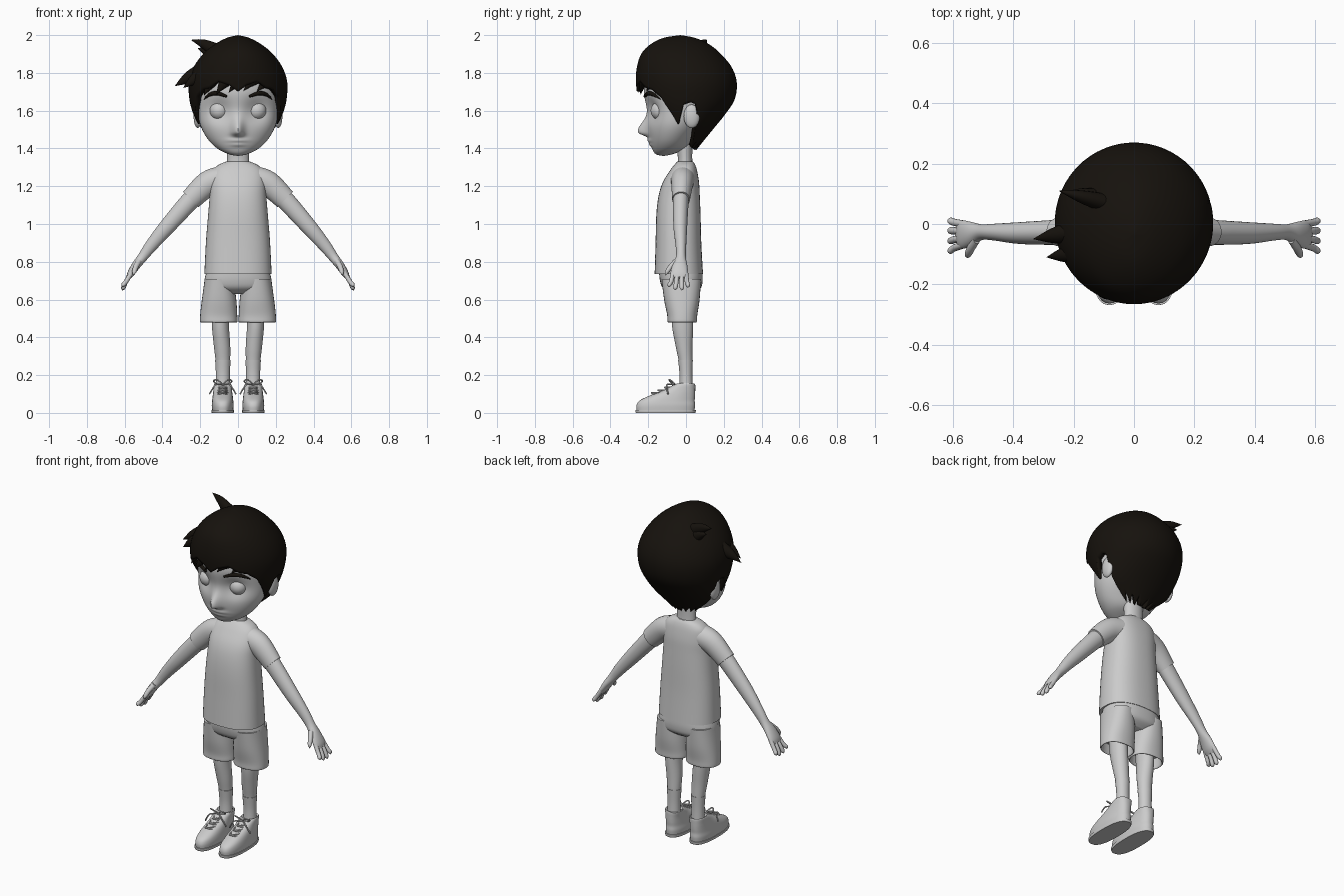
import bpy, bmesh, math
from mathutils import Vector

dark = bpy.data.materials.new("dark_hair")
dark.diffuse_color = (0.008, 0.006, 0.004, 1)


def spline(rows, steps):
    """Catmull-Rom through rows of numbers."""
    out, n = [], len(rows)
    for i in range(n - 1):
        p0, p1, p2, p3 = rows[max(i - 1, 0)], rows[i], rows[i + 1], rows[min(i + 2, n - 1)]
        for k in range(steps):
            t = k / steps
            out.append([0.5 * (2 * b + (c - a) * t + (2 * a - 5 * b + 4 * c - d) * t * t
                               + (3 * b - a - 3 * c + d) * t ** 3)
                        for a, b, c, d in zip(p0, p1, p2, p3)])
    return out + [list(rows[-1])]


def finish(name, bm, mirror=False, mat=None, angle=50):
    bmesh.ops.remove_doubles(bm, verts=bm.verts, dist=1e-5)
    bmesh.ops.recalc_face_normals(bm, faces=bm.faces)
    me = bpy.data.meshes.new(name)
    bm.to_mesh(me)
    bm.free()
    me.shade_smooth()
    me.set_sharp_from_angle(angle=math.radians(angle))
    ob = bpy.data.objects.new(name, me)
    bpy.context.collection.objects.link(ob)
    if mat:
        me.materials.append(mat)
    if mirror:
        ob.modifiers.new("mirror", 'MIRROR').use_mirror_merge = False
    return ob


def skin(bm, rings, caps=True):
    vs = [[bm.verts.new(p) for p in r] for r in rings]
    n = len(vs[0])
    for r, s in zip(vs, vs[1:]):
        for i in range(n):
            bm.faces.new((r[i], r[(i + 1) % n], s[(i + 1) % n], s[i]))
    if caps:
        bm.faces.new(vs[0])
        bm.faces.new(vs[-1])


def loft(name, rows, n=32, steps=5, power=2.0, mirror=False, mat=None, warp=None):
    """rows: centre x, y, z, half-width across, half-depth along y."""
    rs = spline(rows, steps)
    rings, side = [], Vector((-1, 0, 0))
    for i, r in enumerate(rs):
        a, b = rs[max(i - 1, 0)], rs[min(i + 1, len(rs) - 1)]
        o = Vector((-(b[2] - a[2]), 0, b[0] - a[0]))
        if o.length > 1e-6:
            o.normalize()
            side = o if i == 0 or o.dot(side) > 0 else -o
        ring = []
        for k in range(n):
            c, s = math.cos(2 * math.pi * k / n), math.sin(2 * math.pi * k / n)
            c = math.copysign(abs(c) ** (2 / power), c)
            s = math.copysign(abs(s) ** (2 / power), s)
            p = Vector(r[:3]) + side * (max(r[3], 0) * c) + Vector((0, max(r[4], 0) * s, 0))
            ring.append(warp(p, r) if warp else p)
        rings.append(ring)
    bm = bmesh.new()
    skin(bm, rings)
    return finish(name, bm, mirror, mat)


def ball(name, loc, scale, mirror=True):
    bm = bmesh.new()
    bmesh.ops.create_uvsphere(bm, u_segments=32, v_segments=20, radius=1)
    for v in bm.verts:
        v.co = Vector([l + c * s for l, c, s in zip(loc, v.co, scale)])
    return finish(name, bm, mirror)


def cord(name, pts, r, radii=None, mirror=True, mat=None):
    cu = bpy.data.curves.new(name, 'CURVE')
    cu.dimensions, cu.bevel_depth, cu.bevel_resolution, cu.use_fill_caps = '3D', r, 2, True
    sp = cu.splines.new('POLY')
    path = spline([list(p) + [q] for p, q in zip(pts, radii or [1] * len(pts))], 5)
    sp.points.add(len(path) - 1)
    for q, p in zip(sp.points, path):
        q.co, q.radius = (*p[:3], 1), p[3]
    ob = bpy.data.objects.new(name, cu)
    bpy.context.collection.objects.link(ob)
    if mat:
        cu.materials.append(mat)
    if mirror:
        ob.modifiers.new("mirror", 'MIRROR').use_mirror_merge = False


# head with sculpted nose, eye sockets and lips
def face(p, r):
    if p.y < r[1]:
        g = lambda x, z, sx, sz: math.exp(-((p.x - x) / sx) ** 2 / 2 - ((p.z - z) / sz) ** 2 / 2)
        p.y -= 0.055 * g(0, 1.485, 0.021, 0.045 if p.z > 1.485 else 0.014)
        p.y += 0.03 * (g(0.1, 1.6, 0.045, 0.045) + g(-0.1, 1.6, 0.045, 0.045))
        p.y -= 0.012 * g(0, 1.442, 0.035, 0.008) + 0.008 * g(0, 1.42, 0.03, 0.007)
    return p


loft("head", [(0, -.12, 1.36, 0, 0), (0, -.115, 1.37, .05, .045), (0, -.09, 1.40, .11, .09),
              (0, -.075, 1.45, .16, .118), (0, -.055, 1.52, .198, .15), (0, -.035, 1.6, .212, .175),
              (0, -.02, 1.7, .215, .203), (0, -.005, 1.8, .2, .2), (0, -.02, 1.88, .15, .15),
              (0, -.02, 1.93, 0, 0)], n=128, steps=9, warp=face)
ball("eye", (.1, -.137, 1.6), (.05, .05, .05))
ball("ear", (.213, .03, 1.57), (.022, .042, .062))
cord("eyebrow", [(.06, -.219, 1.675), (.11, -.2, 1.692), (.15, -.172, 1.685), (.18, -.135, 1.66)],
     .011, [.6, 1, .9, .2], mat=dark)
loft("neck", [(0, -.005, 1.28, .06, .042), (0, -.005, 1.35, .058, .038), (0, -.01, 1.44, .062, .045)])

# hair cap: profile rings z, half-width, front y, back y, trimmed at a hairline by angle
prof = spline([(2.0, 0, -.03, -.03), (1.985, .06, -.12, .05), (1.95, .125, -.19, .125),
               (1.9, .185, -.237, .185), (1.83, .235, -.26, .242), (1.75, .261, -.265, .269),
               (1.66, .257, -.25, .258), (1.58, .238, -.2, .207), (1.5, .2, -.14, .142),
               (1.43, .125, -.08, .085), (1.38, .075, -.05, .045)], 8)
line = [(0, 1.70), (10, 1.735), (24, 1.755), (36, 1.72), (46, 1.71), (58, 1.67), (68, 1.58), (75, 1.52),
        (80, 1.57), (86, 1.63), (95, 1.645), (103, 1.63), (108, 1.51), (113, 1.43), (120, 1.40),
        (127, 1.44), (137, 1.39), (146, 1.435), (156, 1.39), (166, 1.43), (175, 1.39), (180, 1.40)]


def hairline(d):
    for (a, z), (b, w) in zip(line, line[1:]):
        if a <= d <= b:
            return z + (w - z) * (d - a) / (b - a)


COLS, ROWS = 180, 32
grid = [[] for _ in range(ROWS + 1)]
for k in range(COLS):
    d = 360 * k / COLS
    f = math.radians(d)
    h = hairline(min(d, 360 - d))
    i = next(i for i in range(len(prof) - 1) if prof[i + 1][0] <= h)
    end = i + (prof[i][0] - h) / (prof[i][0] - prof[i + 1][0])
    for j in range(ROWS + 1):
        u = end * j / ROWS
        i = min(int(u), len(prof) - 2)
        z, w, yf, yb = [a + (b - a) * (u - i) for a, b in zip(prof[i], prof[i + 1])]
        grid[j].append((w * math.sin(f), (yf + yb) / 2 - (yb - yf) / 2 * math.cos(f), z))
bm = bmesh.new()
skin(bm, grid, caps=False)
hair = finish("hair_cap", bm, mat=dark)
sol = hair.modifiers.new("thickness", 'SOLIDIFY')
sol.thickness, sol.offset = 0.03, -1

# loose hair tufts: base, tip, width
for b, t, w in [((-.10, .07, 1.91), (-.25, .11, 1.975), .04), ((-.12, .09, 1.88), (-.215, .11, 1.93), .035),
                ((-.17, -.02, 1.81), (-.335, -.05, 1.73), .055), ((-.16, -.09, 1.80), (-.29, -.11, 1.72), .05),
                ((-.12, -.17, 1.78), (-.18, -.19, 1.68), .04), ((-.05, -.225, 1.77), (-.115, -.24, 1.685), .035),
                ((.03, -.235, 1.78), (-.05, -.25, 1.695), .035), ((.11, -.21, 1.78), (.03, -.245, 1.705), .035),
                ((.17, -.16, 1.76), (.10, -.21, 1.70), .03)]:
    m = [p * .45 + q * .55 for p, q in zip(b, t)]
    m[2] += .008
    loft("hair_tuft", [(*b, w, w * .8), (*m, w * .6, w * .5), (*t, 0, 0)], n=16, mat=dark)

# shirt
loft("shirt_body", [(0, -.038, .735, .178, .128), (0, -.04, .9, .17, .121), (0, -.04, 1.05, .158, .117),
                    (0, -.036, 1.15, .15, .109), (0, -.027, 1.22, .147, .096), (0, -.014, 1.28, .135, .073),
                    (0, -.007, 1.312, .105, .056), (0, -.004, 1.33, .064, .042)], n=48, power=2.4)
loft("shirt_sleeve", [(.08, -.015, 1.24, .068, .065), (.16, -.02, 1.213, .067, .058),
                      (.25, -.026, 1.13, .057, .047)], mirror=True)

# arms and hands
loft("arm", [(.2, -.025, 1.18, .05, .042), (.27, -.028, 1.105, .049, .041), (.38, -.03, .98, .042, .036),
             (.46, -.027, .885, .033, .028), (.505, -.027, .825, .026, .026), (.54, -.033, .78, .023, .04),
             (.567, -.035, .738, .019, .047), (.58, -.035, .715, .012, .04)], mirror=True)
for y0, y1, tip in [(-.069, -.088, .665), (-.046, -.056, .65), (-.023, -.022, .648), (0, .01, .662)]:
    loft("finger", [(.565, y0, .74, .012, .012), (.593, (y0 + y1) / 2, .695, .012, .012),
                    (.608, y1, tip + .012, .011, .011), (.612, y1, tip, 0, 0)], n=14, mirror=True)
loft("thumb", [(.52, -.045, .81, .015, .02), (.54, -.08, .775, .014, .016),
               (.55, -.1, .745, .011, .012), (.555, -.107, .728, 0, 0)], n=14, mirror=True)

# shorts
loft("shorts_seat", [(0, -.028, .75, .166, .115), (0, -.025, .70, .178, .113), (0, -.022, .66, .172, .1),
                     (0, -.02, .63, .11, .06)], n=48, power=2.3)
loft("shorts_leg", [(.1, -.025, .71, .076, .105), (.1, -.022, .6, .091, .094), (.102, -.02, .52, .098, .08),
                    (.102, -.02, .483, .099, .077), (.102, -.02, .487, .09, .069), (.102, -.02, .54, .085, .066)],
     power=2.3, mirror=True)

# legs and socks
loft("leg", [(.095, -.02, .57, .046, .058), (.093, -.018, .46, .045, .056), (.084, -.01, .35, .043, .044),
             (.08, -.002, .27, .038, .036), (.08, 0, .2, .034, .031), (.08, 0, .11, .036, .034)], mirror=True)
loft("sock", [(.08, -.003, .28, .041, .039), (.08, 0, .2, .037, .034), (.08, 0, .11, .039, .037)], mirror=True)

# shoes
loft("shoe", [(.081, -.108, .012, .056, .153), (.081, -.107, .04, .058, .155), (.081, -.1, .065, .056, .146),
              (.081, -.074, .09, .053, .122), (.081, -.036, .12, .049, .085), (.08, -.004, .152, .046, .052),
              (.08, -.004, .148, .036, .04)], n=48, power=2.4, mirror=True)
loft("sole", [(.081, -.108, 0, .058, .157), (.081, -.108, .008, .06, .16), (.081, -.108, .016, .06, .16)],
     n=48, steps=2, power=2.5, mirror=True)

# laces
for y, z in [(-.17, .098), (-.135, .112), (-.1, .127)]:
    for s in (-1, 1):
        cord("lace_cross", [(.081 - s * .036, y + .025, z - .006), (.081, y - .012, z + .008),
                            (.081 + s * .036, y + .05, z + .006)], .004)
for s in (-1, 1):
    cord("lace_bow", [(.081, -.07, .15), (.081 + s * .03, -.09, .176), (.081 + s * .048, -.075, .168),
                      (.081 + s * .03, -.06, .152), (.081, -.07, .15)], .004)
    cord("lace_end", [(.081, -.07, .15), (.081 + s * .035, -.1, .15), (.081 + s * .055, -.1, .125),
                      (.081 + s * .07, -.095, .1)], .004)
